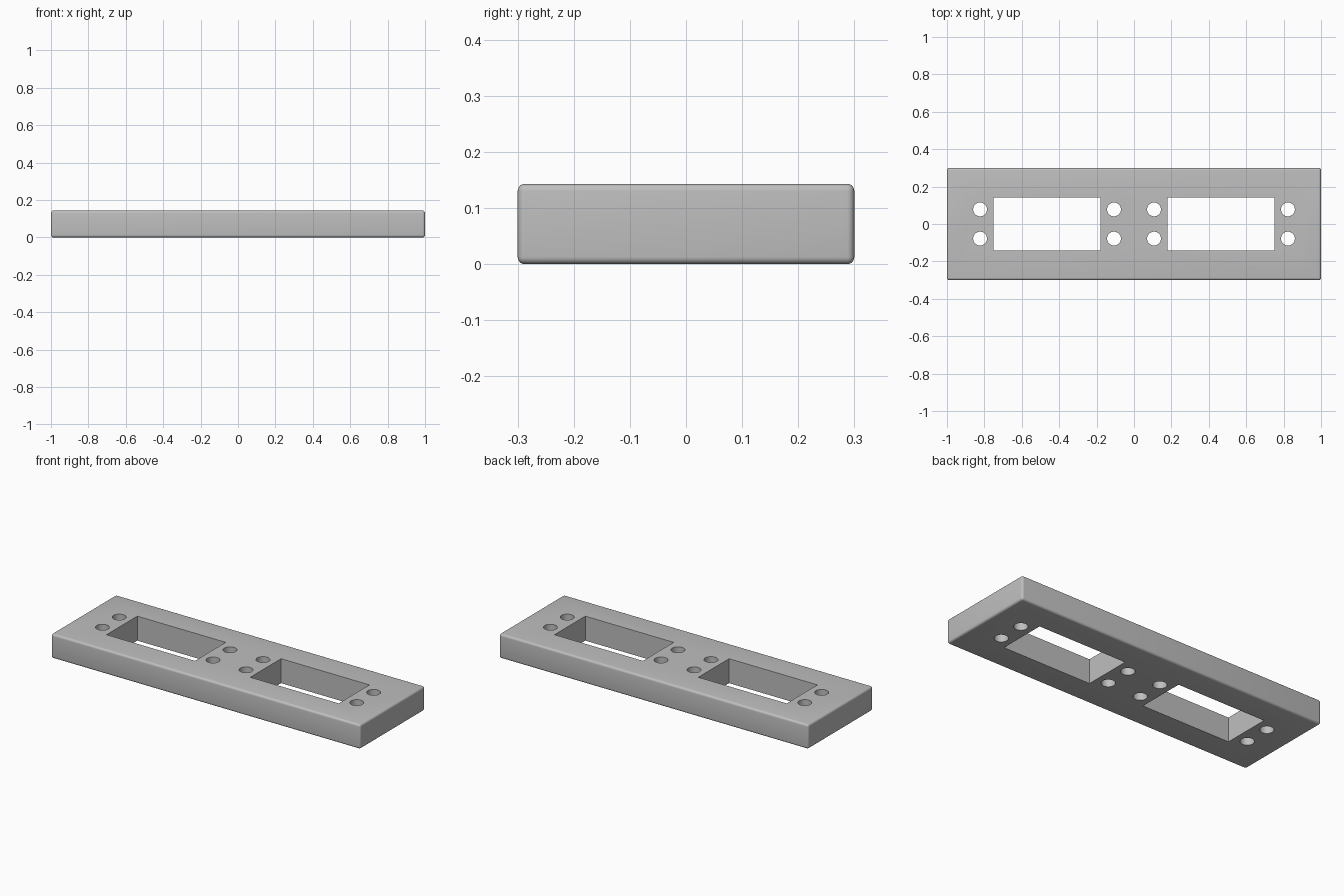
import bpy
import math

LENGTH, DEPTH, HEIGHT = 2.0, 0.6, 0.143
EDGE_RADIUS = 0.013

default = bpy.data.objects.get("Cube")
if default:
    bpy.data.objects.remove(default, do_unlink=True)

# Single grey finish
grey = bpy.data.materials.new("plain grey")
grey.use_nodes = True
colour = (0.52, 0.52, 0.52, 1)
grey.diffuse_color = colour
grey.node_tree.nodes["Principled BSDF"].inputs["Base Color"].default_value = colour


def box(name, x, size):
    bpy.ops.mesh.primitive_cube_add(size=1, location=(x, 0, HEIGHT / 2))
    obj = bpy.context.object
    obj.name = name
    obj.scale = size
    bpy.ops.object.transform_apply(location=False, rotation=False, scale=True)
    obj.data.materials.append(grey)
    return obj


def cut(target, cutter):
    mod = target.modifiers.new("cut", "BOOLEAN")
    mod.operation = "DIFFERENCE"
    mod.solver = "EXACT"
    mod.object = cutter
    cutter.hide_render = True
    bpy.context.view_layer.objects.active = target
    bpy.ops.object.modifier_apply(modifier=mod.name)
    bpy.data.objects.remove(cutter, do_unlink=True)


# Rounded mounting plate
plate = box("mounting_plate", 0, (LENGTH, DEPTH, HEIGHT))
bevel = plate.modifiers.new("rounded edges", "BEVEL")
bevel.width = EDGE_RADIUS
bevel.segments = 5
bpy.ops.object.modifier_apply(modifier=bevel.name)

# Two rectangular openings, each with four round screw holes
for side in (-1, 1):
    cut(plate, box("opening_cutter", side * 0.465, (0.572, 0.284, 0.4)))
    for x in (0.107, 0.823):
        for y in (-0.078, 0.078):
            bpy.ops.mesh.primitive_cylinder_add(
                vertices=48, radius=0.037, depth=0.4,
                location=(side * x, y, HEIGHT / 2))
            hole = bpy.context.object
            hole.name = "screw_hole_cutter"
            hole.data.materials.append(grey)
            cut(plate, hole)

# Smooth rounds with crisp cut edges
bpy.ops.object.select_all(action="DESELECT")
plate.select_set(True)
bpy.context.view_layer.objects.active = plate
bpy.ops.object.shade_smooth_by_angle(angle=math.radians(30))
